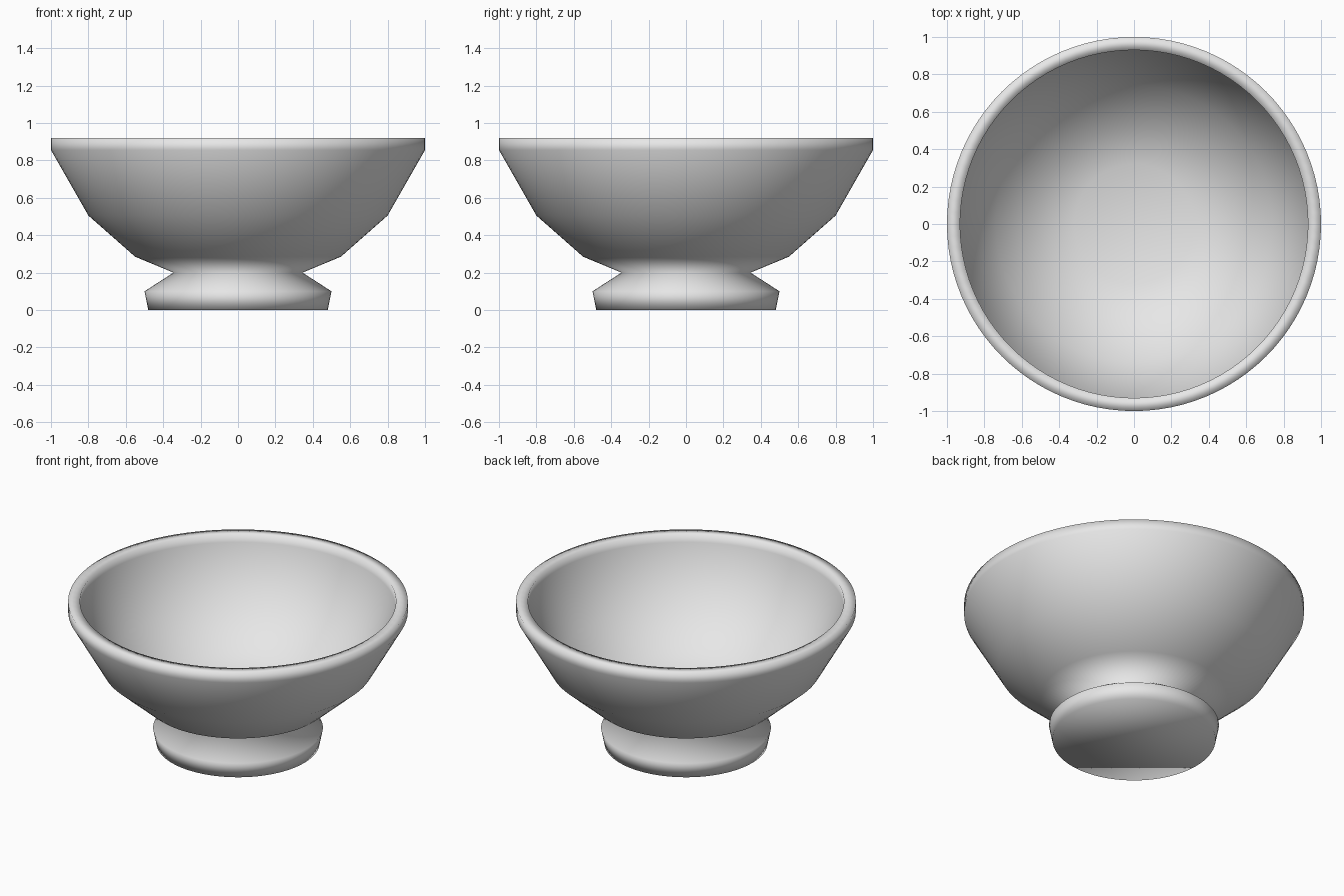
import bpy, bmesh, math

if "Cube" in bpy.data.objects:
    bpy.data.objects.remove(bpy.data.objects["Cube"])

SEGMENTS = 96

# Radius and height, from the foot up the outside, over the rim and down the inside
PROFILE = [
    (0.48, 0.00), (0.50, 0.10), (0.345, 0.20),             # foot and neck
    (0.55, 0.285), (0.80, 0.505), (1.00, 0.855),           # outer wall
    (1.00, 0.92), (0.93, 0.92),                            # rim
    (0.93, 0.87), (0.74, 0.54), (0.52, 0.345), (0.32, 0.27),  # inner wall
]
FLOOR_HEIGHT = 0.26


def lathe(name, profile, floor_height, material):
    """Spin a profile round z, closing the foot below and the floor inside."""
    bm = bmesh.new()
    rings = []
    for radius, height in profile:
        ring = []
        for i in range(SEGMENTS):
            a = math.tau * i / SEGMENTS
            ring.append(bm.verts.new((radius * math.cos(a), radius * math.sin(a), height)))
        rings.append(ring)
    for low, high in zip(rings, rings[1:]):
        for i in range(SEGMENTS):
            j = (i + 1) % SEGMENTS
            bm.faces.new((low[i], low[j], high[j], high[i]))
    # Underside of the foot
    bm.faces.new(rings[0][::-1])
    # Floor inside the bowl
    centre = bm.verts.new((0, 0, floor_height))
    for i in range(SEGMENTS):
        bm.faces.new((rings[-1][i], rings[-1][(i + 1) % SEGMENTS], centre))
    for face in bm.faces:
        face.smooth = True
    mesh = bpy.data.meshes.new(name)
    bm.to_mesh(mesh)
    bm.free()
    mesh.materials.append(material)
    obj = bpy.data.objects.new(name, mesh)
    bpy.context.collection.objects.link(obj)
    return obj


grey = bpy.data.materials.new("light grey")
grey.diffuse_color = (0.8, 0.8, 0.8, 1.0)
grey.use_nodes = True
grey.node_tree.nodes["Principled BSDF"].inputs["Base Color"].default_value = grey.diffuse_color

# Footed bowl, one smooth turned shell
lathe("footed_bowl", PROFILE, FLOOR_HEIGHT, grey)
